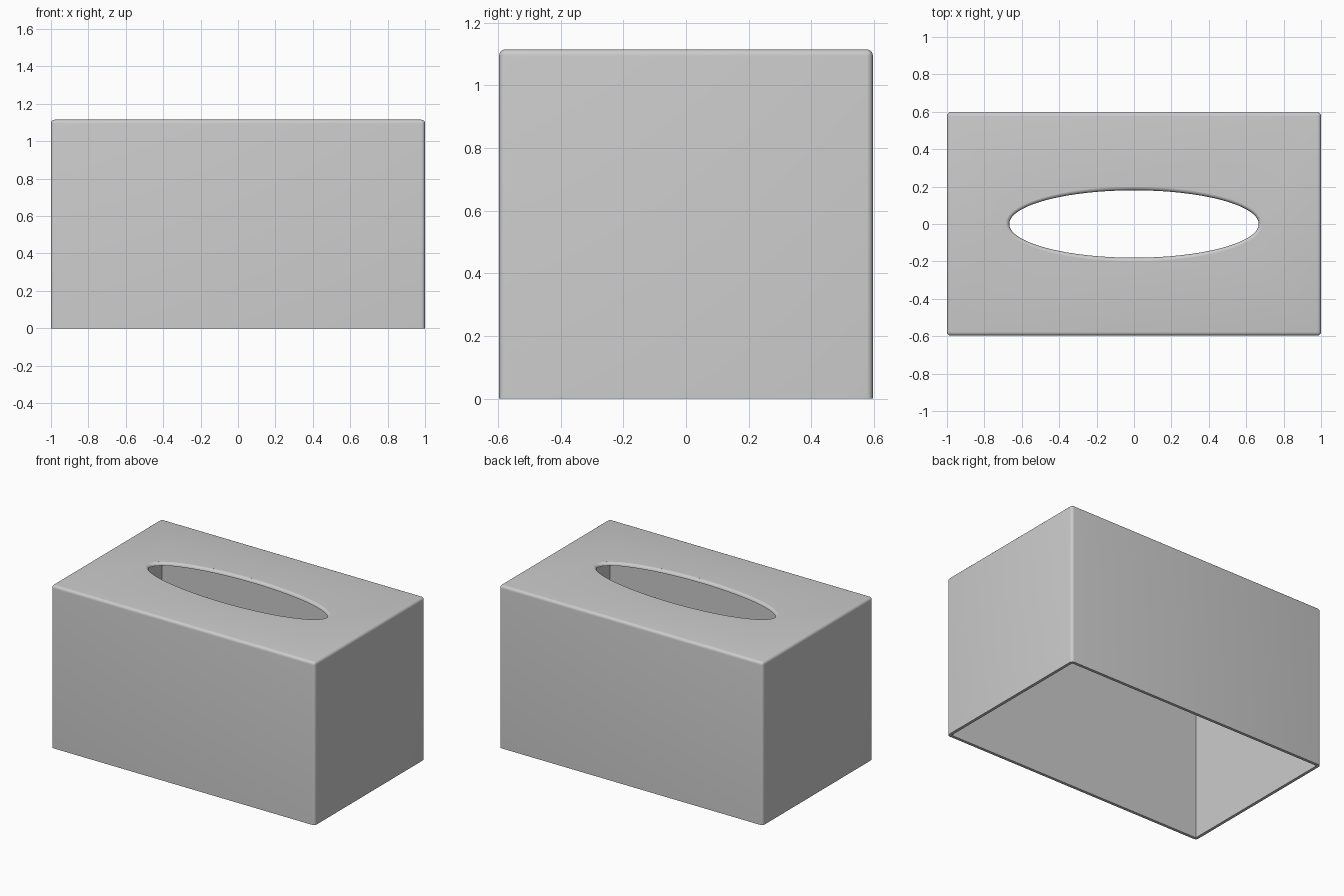
import bpy, bmesh, math

if "Cube" in bpy.data.objects:
    bpy.data.objects.remove(bpy.data.objects["Cube"])

HALF_X, HALF_Y, HEIGHT = 1.0, 0.597, 1.115
WALL, ROUND = 0.02, 0.02
HOLE_X, HOLE_Y = 0.667, 0.18
SIDES, STEPS = 128, 5

grey = bpy.data.materials.new("plain_grey")
grey.use_nodes = True
grey.diffuse_color = (0.6, 0.6, 0.6, 1)
grey.node_tree.nodes["Principled BSDF"].inputs["Base Color"].default_value = (0.6, 0.6, 0.6, 1)


def add_object(name, bm):
    bmesh.ops.recalc_face_normals(bm, faces=bm.faces[:])
    mesh = bpy.data.meshes.new(name)
    bm.to_mesh(mesh)
    bm.free()
    mesh.materials.append(grey)
    obj = bpy.data.objects.new(name, mesh)
    bpy.context.collection.objects.link(obj)
    return obj


def box(hx, hy, z0, z1):
    bm = bmesh.new()
    bmesh.ops.create_cube(bm, size=1)
    for v in bm.verts:
        v.co = (v.co.x * 2 * hx, v.co.y * 2 * hy, z0 + (v.co.z + 0.5) * (z1 - z0))
    return bm


# Outer body, rounded on every edge except around the open bottom
bm = box(HALF_X, HALF_Y, 0, HEIGHT)
edges = [e for e in bm.edges if any(v.co.z > 0.5 for v in e.verts)]
bmesh.ops.bevel(bm, geom=edges, offset=ROUND, segments=STEPS, profile=0.5, affect='EDGES')
cover = add_object("tissue_box_cover", bm)

# Sharp-cornered cavity, open below
cavity = add_object("cavity_cutter", box(HALF_X - WALL, HALF_Y - WALL, -0.2, HEIGHT - WALL))

# Oval opening, flaring out into a rounded lip at the top
profile = [(0, HEIGHT - 0.2)]
for i in range(STEPS + 1):
    a = math.pi / 2 * i / STEPS * 0.96
    profile.append((ROUND * (1 - math.cos(a)), HEIGHT - ROUND + ROUND * math.sin(a)))
profile.append((ROUND * 1.1, HEIGHT + 0.1))
bm = bmesh.new()
rings = []
for d, z in profile:
    ring = []
    for k in range(SIDES):
        t = 2 * math.pi * k / SIDES
        ring.append(bm.verts.new(((HOLE_X + d) * math.cos(t), (HOLE_Y + d) * math.sin(t), z)))
    rings.append(ring)
for low, high in zip(rings, rings[1:]):
    for k in range(SIDES):
        n = (k + 1) % SIDES
        bm.faces.new((low[k], low[n], high[n], high[k]))
bm.faces.new(rings[0])
bm.faces.new(rings[-1])
opening = add_object("opening_cutter", bm)

# Carve the cover and discard the cutters
bpy.ops.object.select_all(action='DESELECT')
bpy.context.view_layer.objects.active = cover
cover.select_set(True)
for cutter in (cavity, opening):
    cutter.hide_render = True
    mod = cover.modifiers.new(cutter.name, 'BOOLEAN')
    mod.operation = 'DIFFERENCE'
    mod.solver = 'EXACT'
    mod.object = cutter
    bpy.ops.object.modifier_apply(modifier=mod.name)
    bpy.data.objects.remove(cutter)
bpy.ops.object.shade_smooth_by_angle(angle=math.radians(35))
